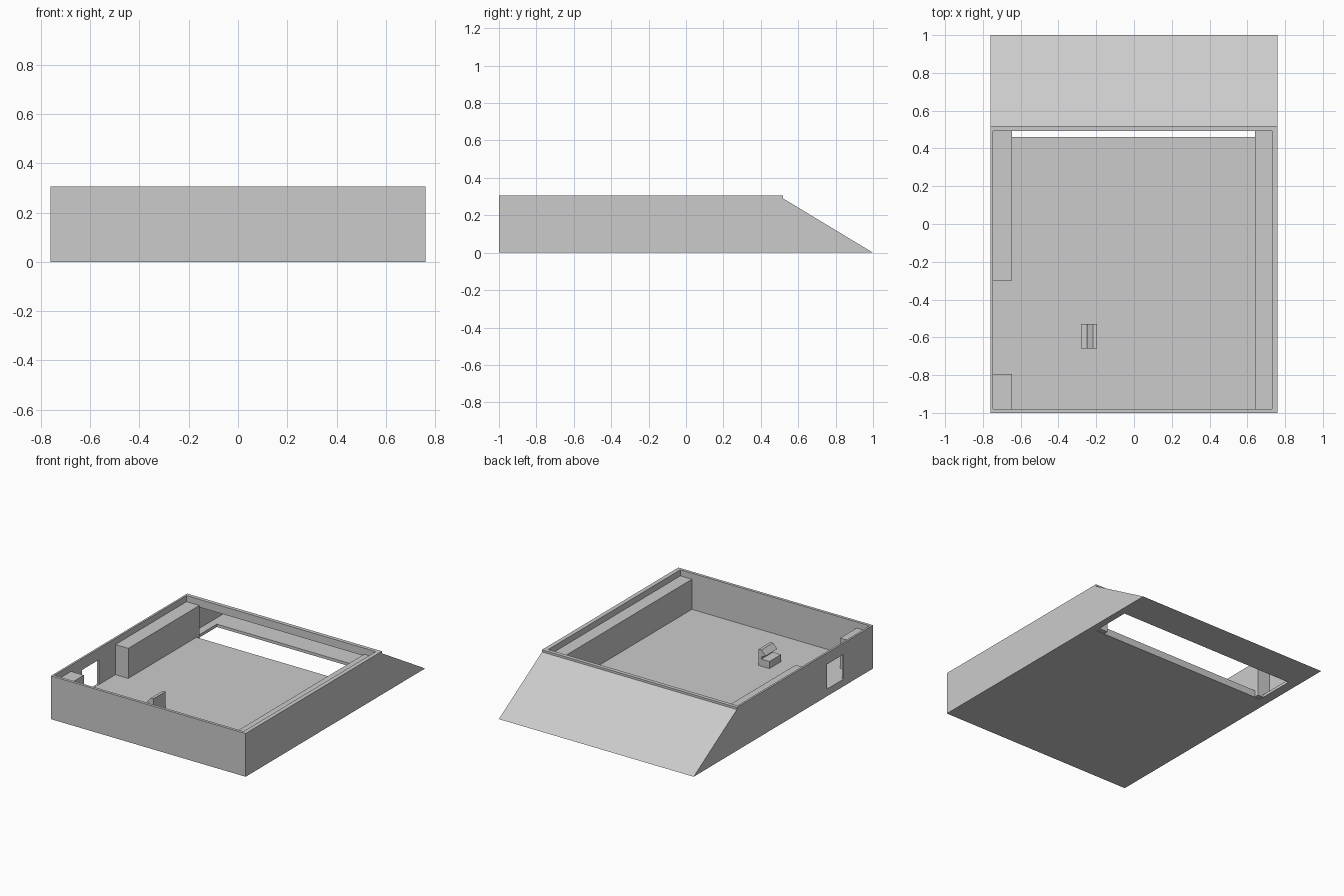
import bpy
import bmesh
from mathutils import Vector

if "Cube" in bpy.data.objects:
    bpy.data.objects.remove(bpy.data.objects["Cube"], do_unlink=True)

grey = bpy.data.materials.new("plain_grey")
grey.use_nodes = True
colour = (0.6, 0.6, 0.6, 1)
grey.diffuse_color = colour
grey.node_tree.nodes["Principled BSDF"].inputs["Base Color"].default_value = colour


def prism(name, profile, start, sweep):
    """Extrude a closed outline of 3D points along a sweep vector."""
    bm = bmesh.new()
    face = bm.faces.new([bm.verts.new(Vector(p) + Vector(start)) for p in profile])
    ext = bmesh.ops.extrude_face_region(bm, geom=[face])
    moved = [v for v in ext["geom"] if isinstance(v, bmesh.types.BMVert)]
    bmesh.ops.translate(bm, verts=moved, vec=sweep)
    bmesh.ops.recalc_face_normals(bm, faces=bm.faces)
    mesh = bpy.data.meshes.new(name)
    bm.to_mesh(mesh)
    bm.free()
    mesh.materials.append(grey)
    obj = bpy.data.objects.new(name, mesh)
    bpy.context.collection.objects.link(obj)
    return obj


def side_prism(name, yz, x0, x1):
    return prism(name, [(0, y, z) for y, z in yz], (x0, 0, 0), (x1 - x0, 0, 0))


def box(name, x0, x1, y0, y1, z0, z1):
    return side_prism(name, [(y0, z0), (y1, z0), (y1, z1), (y0, z1)], x0, x1)


def cut(body, cutter):
    cutter.hide_render = True
    mod = body.modifiers.new(cutter.name, "BOOLEAN")
    mod.operation = "DIFFERENCE"
    mod.solver = "EXACT"
    mod.object = cutter
    bpy.context.view_layer.objects.active = body
    bpy.ops.object.modifier_apply(modifier=mod.name)
    bpy.data.objects.remove(cutter, do_unlink=True)


# Tray with a sloping back
LEFT, RIGHT, FRONT, BACK, FLOOR = -0.746, 0.73, -0.98, 0.492, 0.05
tray = side_prism("tray", [(-1, 0), (1, 0), (0.519, 0.29), (0.519, 0.305), (-1, 0.305)],
                  -0.76, 0.76)

# Open interior, hollow under the slope, slot in the base and side window
cut(tray, box("interior", LEFT, RIGHT, FRONT, BACK, FLOOR, 0.5))
cut(tray, side_prism("slope_hollow", [(0.46, 0.02), (0.917, 0.02), (0.535, 0.25), (0.46, 0.25)],
                     LEFT + 0.001, RIGHT - 0.001))
cut(tray, box("base_slot", -0.69, 0.71, 0.46, 0.75, -0.1, 0.1))
cut(tray, box("side_window", -0.9, -0.7, -0.67, -0.485, FLOOR + 0.001, 0.225))

# Ledges that carry the lid
for name, x0, x1, y0, y1 in (
        ("left_ledge", 0.64, RIGHT, FRONT, BACK),
        ("right_back_ledge", LEFT, -0.646, -0.3, BACK),
        ("right_front_ledge", LEFT, -0.646, FRONT, -0.795)):
    box(name, x0, x1, y0, y1, 0.002, 0.262)

# Small clip with an overhanging nose on the floor
clip = [(-0.28, 0.05), (-0.196, 0.05), (-0.196, 0.165), (-0.217, 0.165),
        (-0.249, 0.13), (-0.217, 0.115), (-0.217, 0.1), (-0.28, 0.1)]
prism("floor_clip", [(x, 0, z) for x, z in clip], (0, -0.66, 0), (0, 0.13, 0))
